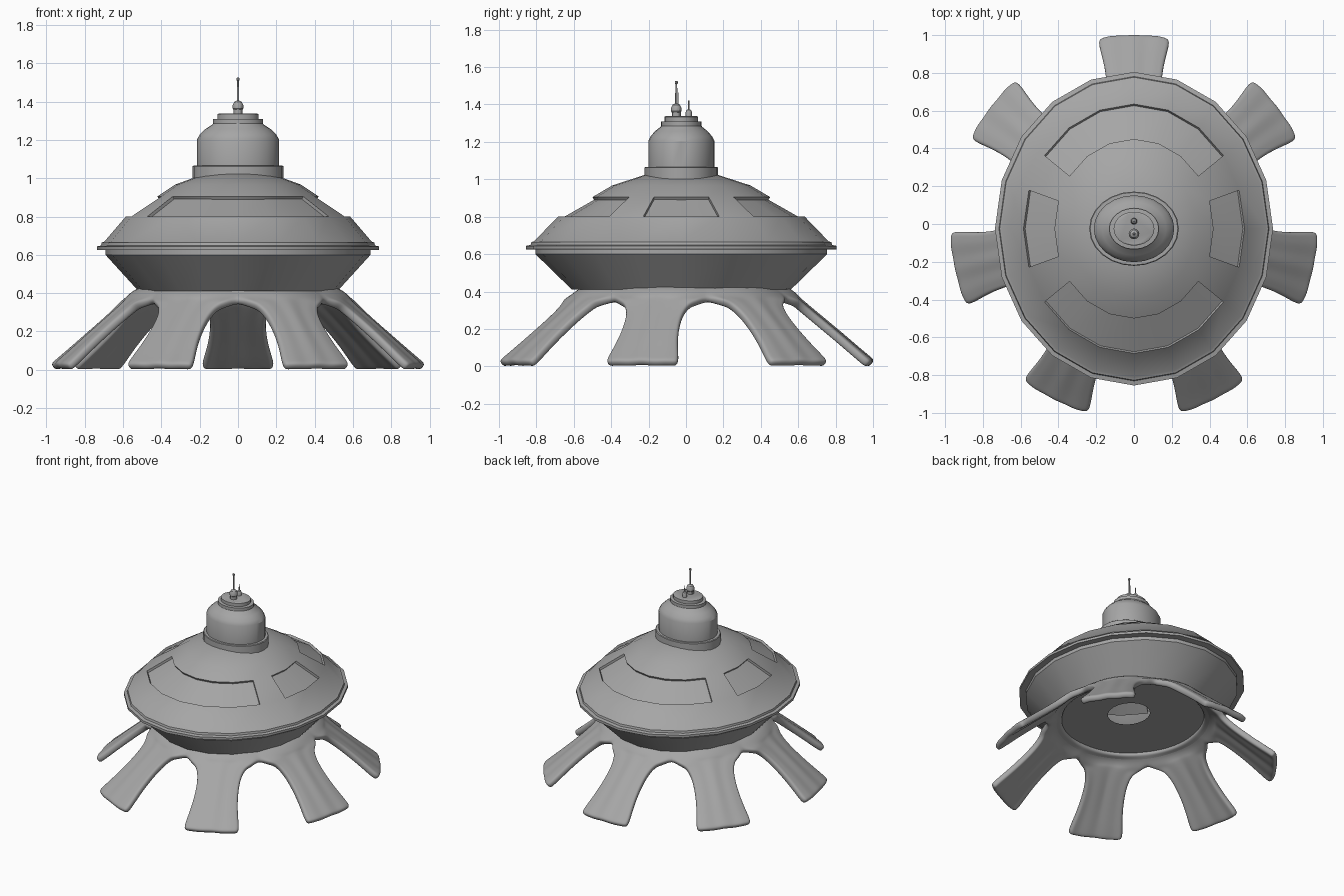
import bpy, bmesh
from math import sin, cos, pi, radians
from mathutils import Vector

old = bpy.data.objects.get("Cube")
if old:
    bpy.data.objects.remove(old, do_unlink=True)

grey = bpy.data.materials.new("hull_grey")
grey.use_nodes = True
grey.diffuse_color = (0.38, 0.38, 0.38, 1)
grey.node_tree.nodes["Principled BSDF"].inputs["Base Color"].default_value = (0.38, 0.38, 0.38, 1)


def finish(name, bm):
    """Turn a bmesh into a smooth object with sharp creases."""
    mesh = bpy.data.meshes.new(name)
    bm.to_mesh(mesh)
    bm.free()
    mesh.materials.append(grey)
    obj = bpy.data.objects.new(name, mesh)
    bpy.context.collection.objects.link(obj)
    bpy.ops.object.select_all(action='DESELECT')
    obj.select_set(True)
    bpy.context.view_layer.objects.active = obj
    bpy.ops.object.shade_smooth_by_angle(angle=radians(30))
    return obj


def lathe(profile, sides=20, sx=1, sy=1, cy=0, open_bottom=False):
    """Elliptical turned shape from (radius, height) pairs."""
    bm = bmesh.new()
    rings = []
    for r, z in profile:
        rings.append([bm.verts.new((r * sx * cos(2 * pi * i / sides),
                                    r * sy * sin(2 * pi * i / sides) + cy, z))
                      for i in range(sides)])
    bands = []
    for low, high in zip(rings, rings[1:]):
        bands.append([bm.faces.new((low[i], low[(i + 1) % sides],
                                    high[(i + 1) % sides], high[i]))
                      for i in range(sides)])
    if not open_bottom:
        bm.faces.new(rings[0][::-1])
    bm.faces.new(rings[-1])
    bm.normal_update()
    return bm, bands


BODY_Y = -0.025

# Hollow saucer hull: open belly hatch, lower cone, stepped rim and dome
hull_profile = [(0.155, 0.41), (0.585, 0.41), (0.78, 0.6), (0.78, 0.625),
                (0.83, 0.626), (0.83, 0.644), (0.806, 0.649), (0.802, 0.664),
                (0.787, 0.669), (0.66, 0.8), (0.475, 0.905), (0.37, 0.967), (0.2, 1.022)]
bm, bands = lathe(hull_profile, sx=0.887, cy=BODY_Y, open_bottom=True)

# The hatch sits slightly off centre
hatch = {v for f in bands[0] for v in f.verts if v.is_boundary}
bmesh.ops.translate(bm, verts=list(hatch), vec=(0.05, 0.03, 0))

# Four sunken window bays in one dome band: wide front and back, narrow sides
bay_band = bands[9]
for start, count in ((-1, 2), (2, 6), (9, 2), (12, 6)):
    faces = [bay_band[(start + k) % 20] for k in range(count)]
    bmesh.ops.inset_region(bm, faces=faces, thickness=0.0, depth=-0.017,
                           use_even_offset=True, use_boundary=True)
finish("saucer_hull", bm)

# Turret with collar, shoulder and stacked caps
bm, _ = lathe([(0.237, 1.0), (0.237, 1.062), (0.232, 1.066), (0.213, 1.066),
               (0.213, 1.205), (0.198, 1.23), (0.17, 1.257), (0.135, 1.28),
               (0.131, 1.285), (0.131, 1.308), (0.108, 1.31), (0.108, 1.334), (0.1, 1.338)],
              sides=24, sy=0.83, cy=BODY_Y)
finish("turret", bm)

# Antennas on the turret roof
antennas = {
    "main_antenna": (-0.052, [(0.024, 1.33), (0.024, 1.358), (0.028, 1.364), (0.028, 1.382),
                              (0.02, 1.398), (0.006, 1.406), (0.005, 1.51), (0.008, 1.512),
                              (0.008, 1.522), (0.004, 1.526)]),
    "thin_antenna": (-0.042, [(0.0015, 1.37), (0.0015, 1.465)]),
    "small_antenna": (0.015, [(0.017, 1.33), (0.017, 1.358), (0.012, 1.371),
                              (0.004, 1.375), (0.003, 1.42)]),
}
for name, (y, profile) in antennas.items():
    bm, _ = lathe(profile, sides=12, cy=y)
    finish(name, bm)

# Seven splayed legs joined by an arched web: (reach, height, half width); 0 = full sector
LEGS = 7
HALF = pi / LEGS
rows = [(0.5, 0.43, 0), (0.55, 0.42, 0), (0.605, 0.375, 0), (0.615, 0.366, 0.222),
        (0.64, 0.345, 0.18), (0.69, 0.303, 0.158), (0.76, 0.245, 0.153),
        (0.86, 0.163, 0.165), (0.94, 0.095, 0.186), (0.995, 0.05, 0.201),
        (1.022, 0.03, 0.196)]
COLS = 12
bm = bmesh.new()
for leg in range(LEGS):
    angle = pi / 2 + 2 * HALF * leg
    out = Vector((cos(angle), sin(angle), 0))
    side = Vector((-sin(angle), cos(angle), 0))
    grid = []
    for k, (r, z, w) in enumerate(rows):
        line = []
        for j in range(COLS + 1):
            s = 2 * j / COLS - 1
            if w:
                # Crowned section with faint ribs and a rounded foot
                fade = max(0, (k - 6) / 4)
                p = out * (r - 0.018 * fade * s ** 4) + side * (s * w)
                rib = 0.006 * cos(pi * s) * (1 - 0.6 * fade) + 0.0025 * cos(3 * pi * s)
            else:
                # Web rows keep shared edges in place so neighbouring legs weld
                p = out * (r * cos(s * HALF)) + side * (r * sin(s * HALF))
                rib = 0.012 * cos(pi * s / 2) * min(1, k)
            p += out * rib * 0.6
            line.append(bm.verts.new((p.x * 0.957, p.y - 0.015, z + rib * 0.8)))
        grid.append(line)
    for a, b in zip(grid, grid[1:]):
        for j in range(COLS):
            bm.faces.new((a[j], b[j], b[j + 1], a[j + 1]))
bmesh.ops.remove_doubles(bm, verts=bm.verts, dist=0.0005)
legs = finish("landing_legs", bm)
for poly in legs.data.polygons:
    poly.use_smooth = True
solid = legs.modifiers.new("thickness", "SOLIDIFY")
solid.thickness = 0.045
solid.offset = -1
rounding = legs.modifiers.new("rounding", "SUBSURF")
rounding.levels = rounding.render_levels = 2
